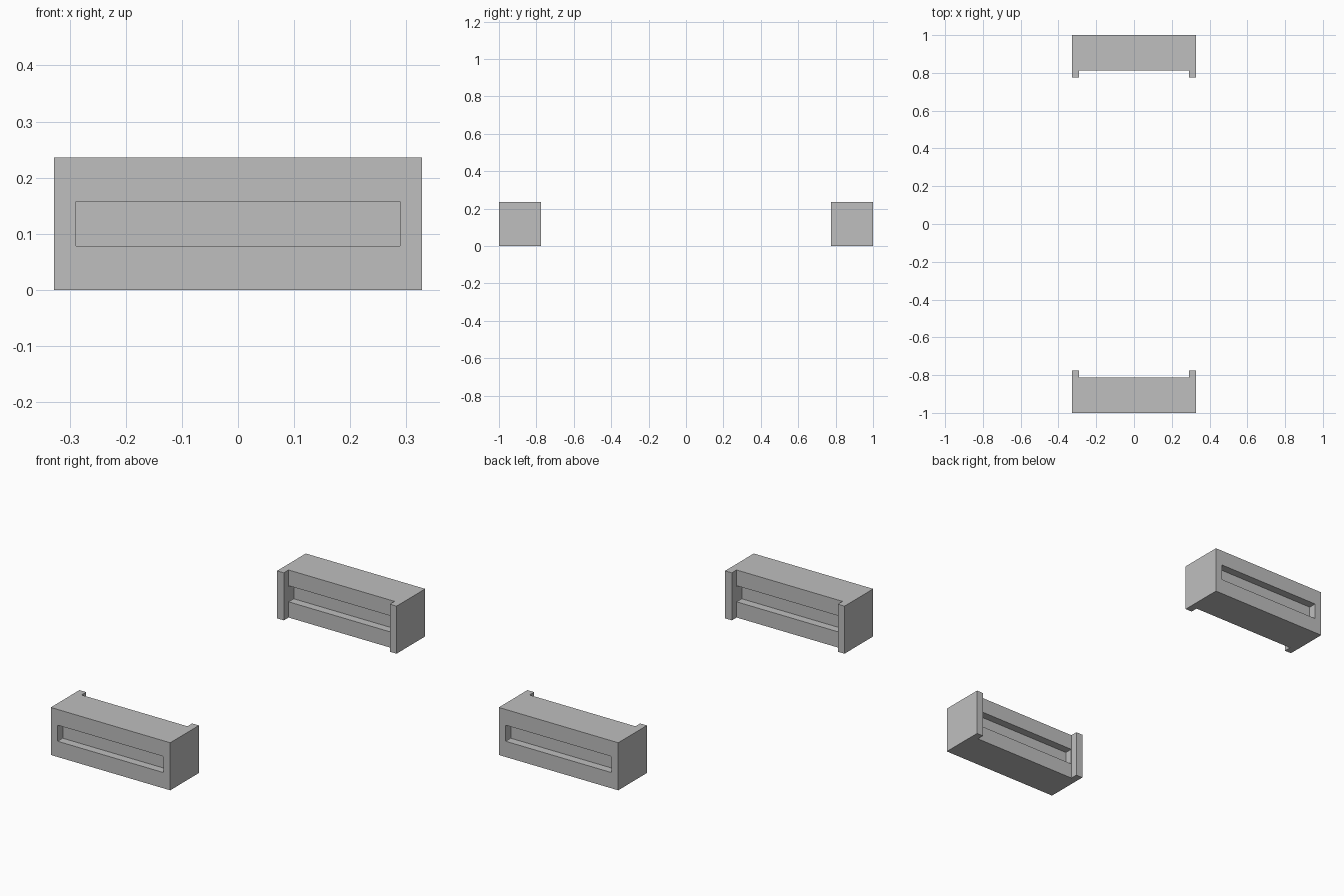
import bpy
import bmesh

cube = bpy.data.objects.get("Cube")
if cube:
    bpy.data.objects.remove(cube, do_unlink=True)

HALF_W, HEIGHT = 0.328, 0.236
OUTER, RECESS, LIP = 1.0, 0.812, 0.775
LIP_X = 0.291
SLOT_X, SLOT_H, SLOT_DEPTH = 0.29, 0.08, 0.04

grey = bpy.data.materials.new("plain grey")
grey.use_nodes = True
colour = (0.52, 0.52, 0.52, 1)
grey.diffuse_color = colour
grey.node_tree.nodes["Principled BSDF"].inputs["Base Color"].default_value = colour


def add_object(name, bm):
    bmesh.ops.recalc_face_normals(bm, faces=bm.faces)
    mesh = bpy.data.meshes.new(name)
    bm.to_mesh(mesh)
    bm.free()
    mesh.materials.append(grey)
    obj = bpy.data.objects.new(name, mesh)
    bpy.context.collection.objects.link(obj)
    return obj


def make_block(name, side):
    # Channel-shaped plan with a lip at each end, extruded upward
    half = [(HALF_W, OUTER), (HALF_W, LIP), (LIP_X, LIP), (LIP_X, RECESS)]
    plan = half + [(-x, y) for x, y in reversed(half)]
    bm = bmesh.new()
    face = bm.faces.new([bm.verts.new((x, side * y, 0)) for x, y in plan])
    top = bmesh.ops.extrude_face_region(bm, geom=[face])["geom"]
    verts = [v for v in top if isinstance(v, bmesh.types.BMVert)]
    bmesh.ops.translate(bm, verts=verts, vec=(0, 0, HEIGHT))
    return add_object(name, bm)


def make_slot_cutter(name, y):
    # Long box with slightly rounded corners, centred on the cut face
    bm = bmesh.new()
    bmesh.ops.create_cube(bm, size=1)
    bmesh.ops.scale(bm, verts=bm.verts, vec=(2 * SLOT_X, 2 * SLOT_DEPTH, SLOT_H))
    bmesh.ops.translate(bm, verts=bm.verts, vec=(0, y, HEIGHT / 2))
    corners = [e for e in bm.edges if abs(e.verts[0].co.y - e.verts[1].co.y) > 0.01]
    bmesh.ops.bevel(bm, geom=corners, offset=0.003, segments=2, profile=0.5, affect="EDGES")
    cutter = add_object(name, bm)
    cutter.hide_render = True
    cutter.hide_viewport = True
    cutter.display_type = "WIRE"
    return cutter


# A matching pair of end blocks, each with a blind slot on both long faces
for label, side in (("front", -1), ("back", 1)):
    block = make_block(label + "_end_block", side)
    for face_name, y in (("outer", OUTER), ("inner", RECESS)):
        cut = block.modifiers.new(face_name + "_slot", "BOOLEAN")
        cut.operation = "DIFFERENCE"
        cut.solver = "EXACT"
        cut.object = make_slot_cutter(f"{label}_{face_name}_slot_cutter", side * y)
    # Apply the cuts, then discard the cutters
    bpy.context.view_layer.objects.active = block
    for cut in list(block.modifiers):
        cutter = cut.object
        bpy.ops.object.modifier_apply(modifier=cut.name)
        bpy.data.objects.remove(cutter, do_unlink=True)
